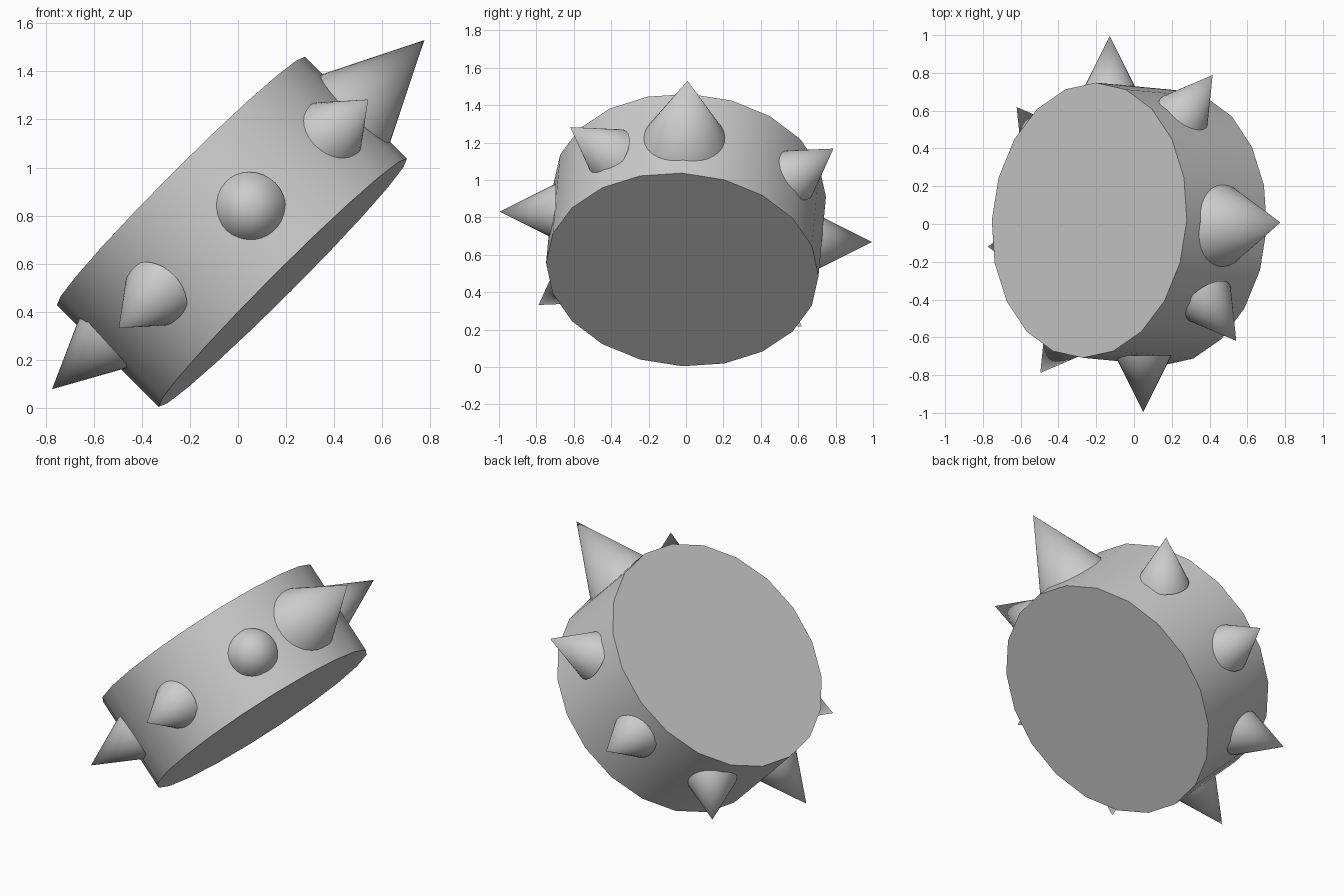
import bpy
from math import sin, cos, radians
from mathutils import Vector, Matrix

if "Cube" in bpy.data.objects:
    bpy.data.objects.remove(bpy.data.objects["Cube"])

Y = Vector((0, 1, 0))


def smooth(obj, name):
    obj.name = name
    bpy.ops.object.shade_smooth_by_angle(angle=radians(35))


def spike(name, tip, axis, radius, depth):
    """Cone whose point sits at tip and points along axis."""
    axis = axis.normalized()
    bpy.ops.mesh.primitive_cone_add(
        vertices=32, radius1=radius, radius2=0, depth=depth,
        location=tip - axis * depth / 2,
        rotation=axis.to_track_quat('Z', 'Y').to_euler())
    smooth(bpy.context.object, name)


# Tilted drum: one corner points along the 45 degree diagonal
diag = Vector((1, 0, 1)).normalized()
tilt = radians(3.8)
up = cos(tilt) * Vector((-1, 0, 1)).normalized() + sin(tilt) * Y
rot = Matrix((up.cross(-diag).cross(up), up.cross(diag), up)).transposed()
rot = Matrix((diag, up.cross(diag), up)).transposed()
bpy.ops.mesh.primitive_cylinder_add(
    vertices=20, radius=0.73, depth=0.6,
    location=(-0.025, 0, 0.7325), rotation=rot.to_euler())
smooth(bpy.context.object, "drum")

# Seven small spikes round the rim, each set a little to one side
centre = Vector((-0.04, 0, 0.75))
ring = Vector((cos(radians(42.5)), 0, sin(radians(42.5))))
for k in range(1, 8):
    a = radians(45 * k)
    out = cos(a) * ring + sin(a) * Y
    side = -sin(a) * ring + cos(a) * Y
    spike(f"rim_spike_{k}", centre + 0.995 * out + 0.12 * side, out, 0.15, 0.3)

# Large spike at the top of the rim
spike("large_spike", Vector((0.775, 0.008, 1.53)),
      diag + 0.03 * Y, 0.222, 0.445)
